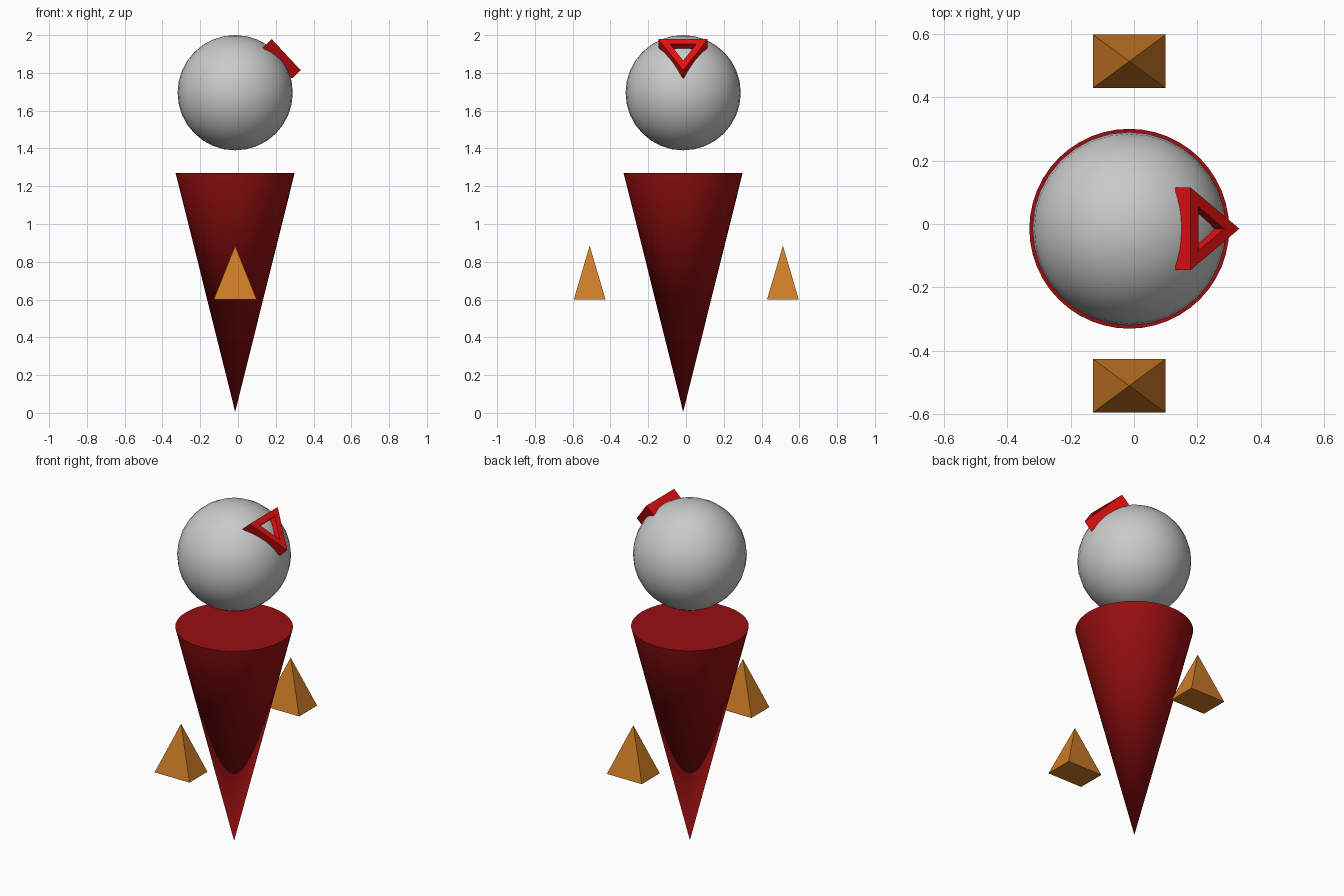
import bpy, bmesh, math
from mathutils import Vector, Matrix

if "Cube" in bpy.data.objects:
    bpy.data.objects.remove(bpy.data.objects["Cube"], do_unlink=True)

AXIS = -0.015                                   # centre line of head and body in x and y
HEAD = Vector((AXIS, AXIS, 1.695))


def material(name, rgb):
    lin = [((c / 255 + 0.055) / 1.055) ** 2.4 if c > 10 else c / 255 / 12.92 for c in rgb]
    m = bpy.data.materials.new(name)
    m.use_nodes = True
    m.diffuse_color = (*lin, 1)
    m.node_tree.nodes["Principled BSDF"].inputs["Base Color"].default_value = (*lin, 1)
    return m


grey = material("light grey", (202, 202, 202))
dark_red = material("dark red", (152, 15, 16))
bright_red = material("bright red", (232, 16, 18))
orange = material("orange brown", (205, 124, 38))


def finish(obj, name, mat, smooth=False):
    obj.name = obj.data.name = name
    obj.data.materials.append(mat)
    if smooth:
        bpy.ops.object.shade_smooth_by_angle(angle=math.radians(35))
    return obj


# Head
bpy.ops.mesh.primitive_uv_sphere_add(segments=32, ring_count=16, radius=0.305, location=HEAD)
finish(bpy.context.object, "head", grey, True)

# Body: cone standing on its tip
bpy.ops.mesh.primitive_cone_add(vertices=48, radius1=0, radius2=0.315, depth=1.265,
                                location=(AXIS, AXIS, 0.005 + 1.265 / 2))
finish(bpy.context.object, "body", dark_red, True)

# Hands: rectangular pyramids on both sides
for name, y in (("right_hand", -0.51), ("left_hand", 0.513)):
    bpy.ops.mesh.primitive_cone_add(vertices=4, radius1=math.sqrt(2), radius2=0, depth=0.285,
                                    location=(AXIS, y, 0.60 + 0.285 / 2))
    hand = bpy.context.object
    hand.data.transform(Matrix.Rotation(math.pi / 4, 4, "Z"))
    hand.data.transform(Matrix.Diagonal((0.114, 0.084, 1, 1)))
    finish(hand, name, orange)

# Eye: hollow triangular frame lying on the head, one corner pointing down
tilt = math.radians(43)
normal = Vector((math.cos(tilt), 0, math.sin(tilt)))
down = Vector((math.sin(tilt), 0, -math.cos(tilt)))
side = Vector((0, 1, 0))
bm = bmesh.new()


def ring(radius, height):
    return [bm.verts.new(HEAD + normal * height + radius * (math.cos(a) * down + math.sin(a) * side))
            for a in (0, math.tau / 3, 2 * math.tau / 3)]


# outer top, outer base, inner base, inner top
loops = [ring(0.15, 0.335), ring(0.15, 0.270), ring(0.08, 0.270), ring(0.08, 0.335)]
for i in range(4):
    a, b = loops[i], loops[(i + 1) % 4]
    for j in range(3):
        k = (j + 1) % 3
        bm.faces.new((a[j], a[k], b[k], b[j]))
bmesh.ops.recalc_face_normals(bm, faces=bm.faces)
mesh = bpy.data.meshes.new("eye_frame")
bm.to_mesh(mesh)
bm.free()
eye = bpy.data.objects.new("eye_frame", mesh)
bpy.context.collection.objects.link(eye)
finish(eye, "eye_frame", bright_red)
